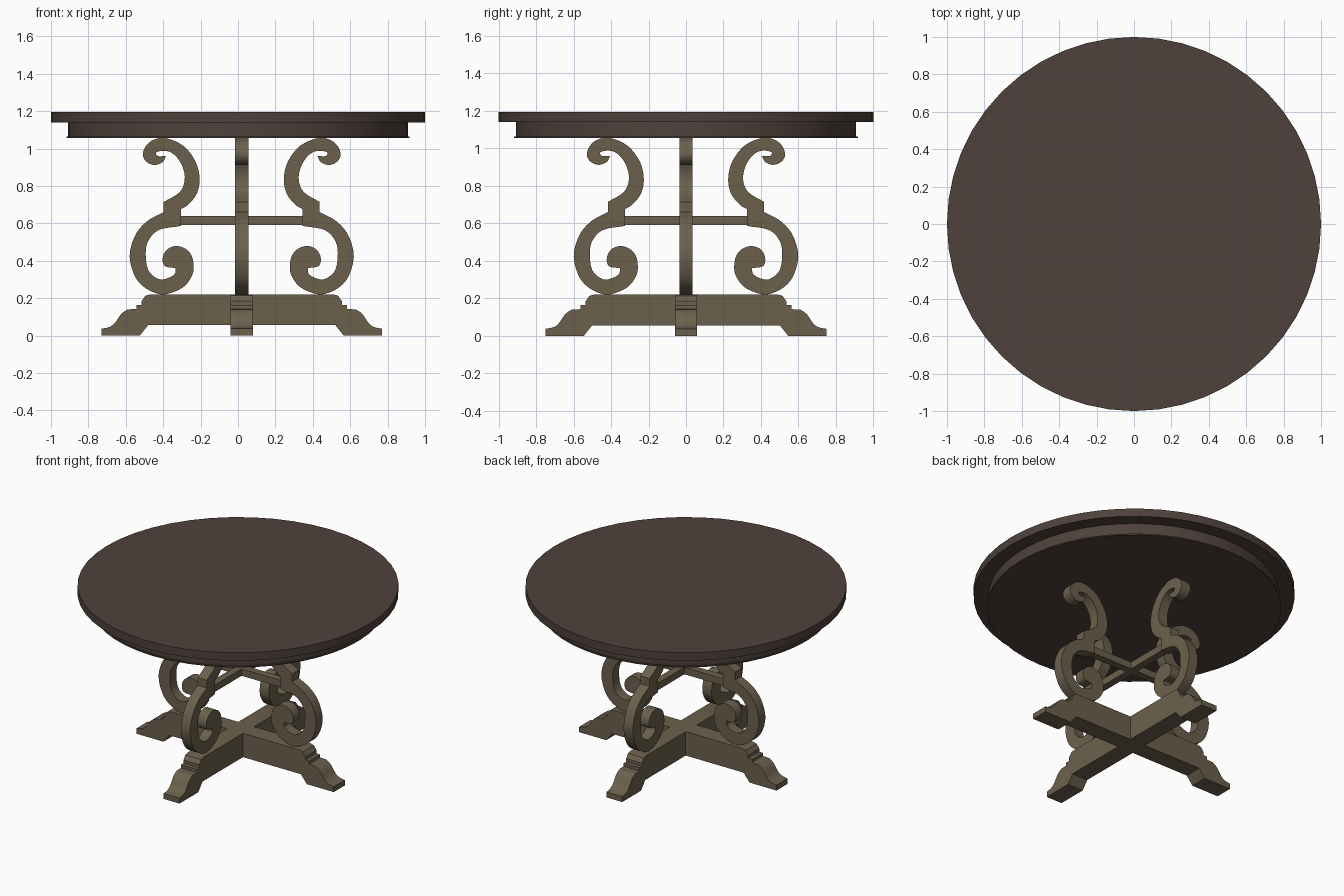
import bpy, bmesh, math
from mathutils import Vector, Matrix

if "Cube" in bpy.data.objects:
    bpy.data.objects.remove(bpy.data.objects["Cube"])

CX = 0.02  # pedestal sits slightly off the top's centre


def material(name, rgb):
    m = bpy.data.materials.new(name)
    m.diffuse_color = (*rgb, 1)
    m.use_nodes = True
    m.node_tree.nodes["Principled BSDF"].inputs["Base Color"].default_value = m.diffuse_color
    return m


top_wood = material("dark_wood", (0.078, 0.053, 0.044))
leg_wood = material("weathered_wood", (0.15, 0.118, 0.073))


def finish(bm, name, mat):
    bmesh.ops.remove_doubles(bm, verts=bm.verts, dist=1e-5)
    bmesh.ops.recalc_face_normals(bm, faces=bm.faces)
    me = bpy.data.meshes.new(name)
    bm.to_mesh(me)
    bm.free()
    ob = bpy.data.objects.new(name, me)
    bpy.context.collection.objects.link(ob)
    me.materials.append(mat)
    bpy.ops.object.select_all(action='DESELECT')
    ob.select_set(True)
    bpy.context.view_layer.objects.active = ob
    bpy.ops.object.shade_smooth_by_angle(angle=math.radians(30))
    return ob


def lathe(name, profile, mat, steps=48):
    bm = bmesh.new()
    vs = [bm.verts.new((r, 0, z)) for r, z in profile]
    es = [bm.edges.new(p) for p in zip(vs, vs[1:])]
    bmesh.ops.spin(bm, geom=vs + es, cent=(0, 0, 0), axis=(0, 0, 1),
                   angle=2 * math.pi, steps=steps, use_merge=True)
    return finish(bm, name, mat)


def slab(name, outline, half, mat, turn):
    # extrude a (distance from centre, height) outline, then turn it about z
    bm = bmesh.new()
    f = bm.faces.new([bm.verts.new((u, -half, z)) for u, z in outline])
    ext = bmesh.ops.extrude_face_region(bm, geom=[f])
    bmesh.ops.translate(bm, vec=(0, 2 * half, 0),
                        verts=[v for v in ext['geom'] if isinstance(v, bmesh.types.BMVert)])
    bmesh.ops.transform(bm, verts=bm.verts, matrix=Matrix.Translation((CX, 0, 0))
                        @ Matrix.Rotation(turn * math.pi / 2, 4, 'Z'))
    return finish(bm, name, mat)


def spline(pts, n=4):
    # open Catmull-Rom chain
    p = [Vector(q) for q in pts]
    p = [2 * p[0] - p[1]] + p + [2 * p[-1] - p[-2]]
    out = []
    for a, b, c, d in zip(p, p[1:], p[2:], p[3:]):
        for i in range(n):
            t = i / n
            out.append(0.5 * (2 * b + (c - a) * t + (2 * a - 5 * b + 4 * c - d) * t * t
                              + (3 * b - a - 3 * c + d) * t ** 3))
    return out + [p[-2]]


# round top with apron and thin bottom lip
lathe("table_top", [(0, 1.14), (1, 1.14), (1, 1.195), (0, 1.195)], top_wood)
lathe("apron", [(0, 1.055), (0.917, 1.055), (0.917, 1.063), (0.908, 1.063),
                (0.908, 1.14), (0, 1.14)], top_wood)

# scroll leg outline: upper curl outside/inside, lower curl outside/inside
upper_out = [(.326, .676), (.289, .698), (.241, .757), (.225, .837), (.246, .928),
             (.31, 1.013), (.406, 1.056), (.471, 1.047), (.513, 1.013), (.529, .965),
             (.508, .928), (.465, .912), (.422, .928), (.406, .958)]
upper_in = [(.406, .960), (.449, .960), (.455, .981), (.401, .987), (.353, .96),
            (.316, .901), (.305, .832), (.332, .767), (.417, .714)]
lower_out = [(.417, .660), (.497, .618), (.556, .559), (.588, .489), (.599, .42),
             (.583, .345), (.551, .286), (.497, .243), (.428, .220), (.364, .233),
             (.305, .265), (.267, .318), (.257, .366), (.267, .425), (.299, .463),
             (.348, .479), (.396, .463), (.422, .42), (.412, .372), (.353, .361)]
lower_in = [(.353, .358), (.358, .329), (.396, .307), (.444, .302), (.497, .345),
            (.513, .42), (.503, .5), (.444, .564), (.326, .586)]
leg = []
for chain in (upper_out, upper_in, lower_out, lower_in):
    leg += spline(chain)

# moulded foot: stepped shoulder, ogee curve, flat toe
foot = ([(.49, .22), (.515, .213), (.535, .185), (.535, .163), (.562, .163), (.562, .142)]
        + spline([(.61, .14), (.645, .115), (.68, .065), (.71, .045), (.75, .037)], 3)
        + [(.75, 0), (.545, 0), (.50, .056)])

for i in range(4):
    slab(f"scroll_leg_{i}", leg, 0.035, leg_wood, i)
    inner = 0 if i % 2 == 0 else 0.06
    slab(f"base_arm_{i}", [(inner, .056), (inner, .22)] + foot, 0.06, leg_wood, i)
    inner = 0 if i % 2 == 0 else 0.025
    slab(f"stretcher_{i}", [(inner, .592), (inner, .64), (.36, .64), (.36, .592)],
         0.025, leg_wood, i)
